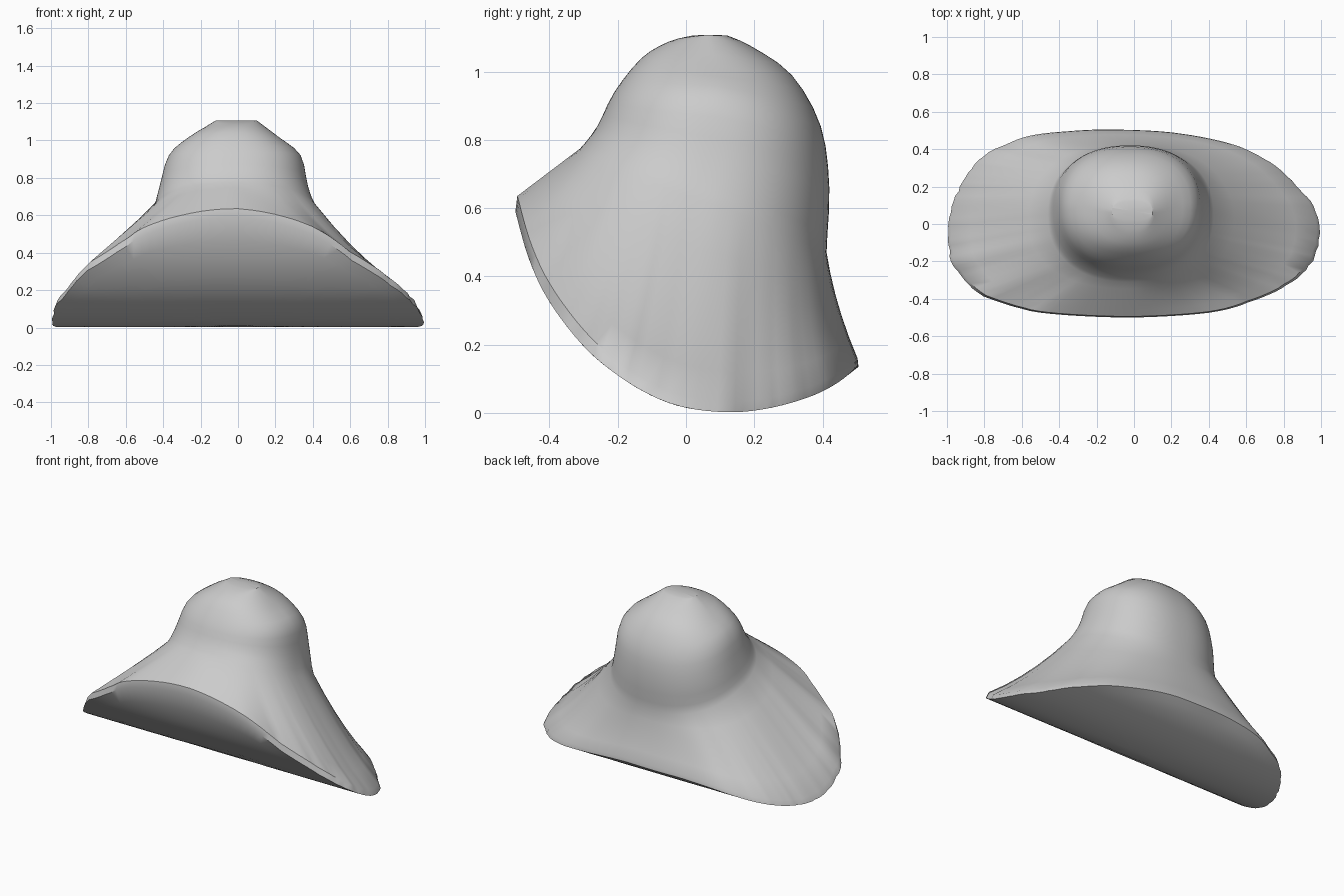
import bpy, bmesh, math, random
from mathutils import Vector

random.seed(4)
if "Cube" in bpy.data.objects:
    bpy.data.objects.remove(bpy.data.objects["Cube"], do_unlink=True)

SEG = 120

# Side curve of the rounded underside: (y, z)
BELLY = [(-0.5, 0.59), (-0.46, 0.45), (-0.4, 0.325), (-0.3, 0.195), (-0.2, 0.11),
         (-0.1, 0.05), (0, 0.015), (0.13, 0.002), (0.25, 0.015),
         (0.37, 0.05), (0.45, 0.092), (0.5, 0.135)]

# Brim outline in plan, anticlockwise from the left tip
OUTLINE = [(1, -0.05), (0.96, 0.1), (0.85, 0.23), (0.7, 0.35), (0.5, 0.435), (0.2, 0.49),
           (-0.1, 0.505), (-0.3, 0.5), (-0.55, 0.475), (-0.7, 0.42), (-0.8, 0.37),
           (-0.9, 0.26), (-0.97, 0.12), (-1, -0.04), (-0.98, -0.2), (-0.9, -0.31),
           (-0.8, -0.39), (-0.6, -0.455), (-0.4, -0.485), (0, -0.5), (0.4, -0.475),
           (0.6, -0.425), (0.8, -0.34), (0.93, -0.24), (0.98, -0.15)]

# Crown rings: left x, right x, front y, back y, side z, front z, back z
CROWN = [(-0.46, 0.425, -0.31, 0.412, 0.62, 0.775, 0.47),
         (-0.42, 0.375, -0.26, 0.42, 0.75, 0.84, 0.66),
         (-0.37, 0.335, -0.21, 0.395, 0.92, 0.94, 0.84),
         (-0.265, 0.22, -0.13, 0.31, 1.015, 1.04, 0.99),
         (-0.13, 0.11, -0.05, 0.19, 1.1, 1.088, 1.075),
         (-0.12, 0.1, 0.02, 0.12, 1.106, 1.106, 1.106)]


def smooth_between(a, b, c, d, t):
    return 0.5 * (2 * b + (c - a) * t + (2 * a - 5 * b + 4 * c - d) * t * t
                  + (3 * b - a - 3 * c + d) * t ** 3)


def rounded(points):
    """Smooth curve through points, starting at the second, ending before the last but one."""
    pts = [Vector(p) for p in points]
    return [smooth_between(*quad, t / 4)
            for quad in zip(pts, pts[1:], pts[2:], pts[3:]) for t in range(4)]


belly = rounded(BELLY[:1] + BELLY + BELLY[-1:]) + [Vector(BELLY[-1])]
edge = rounded(OUTLINE[-1:] + OUTLINE + OUTLINE[:2])


def belly_z(y):
    y = max(-0.5, min(0.5, y))
    for a, b in zip(belly, belly[1:]):
        if y <= b.x:
            return a.y + (b.y - a.y) * (y - a.x) / (b.x - a.x)
    return belly[-1].y


def oval(xl, xr, yf, yb, power):
    """Rounded oval in plan, with the sine of each point's angle."""
    pts = []
    for i in range(SEG):
        a = math.tau * i / SEG
        c, s = math.cos(a), math.sin(a)
        x = math.copysign(abs(c) ** (2 / power), c)
        y = math.copysign(abs(s) ** (2 / power), s)
        pts.append((Vector(((xl + xr) / 2 + x * (xr - xl) / 2,
                            (yf + yb) / 2 + y * (yb - yf) / 2, 0)), s))
    return pts


def crown_ring(xl, xr, yf, yb, zs, zf, zb):
    ring = []
    for p, s in oval(xl, xr, yf, yb, 2.3):
        p.z = zs + ((zb if s > 0 else zf) - zs) * abs(s)
        ring.append(p)
    return ring


def outline_point(direction):
    """Point of the brim outline that lies in a direction from the middle."""
    for a, b in zip(edge, edge[1:] + edge[:1]):
        if a.cross(direction) >= 0 and direction.cross(b) > 0:
            t = a.cross(direction) / (a.cross(direction) + direction.cross(b))
            return a.lerp(b, t)


# Brim edge, slightly ragged, lying on the underside curve,
# with a thin lip above it that is thickest at the front
crown = [crown_ring(*r) for r in CROWN]
rim, lip = [], []
for (p, s), q in zip(oval(-1, 1, -0.52, 0.5, 2.35), crown[0]):
    e = outline_point(p.xy) * (1 - random.uniform(0, 0.012) * (1 - s * s))
    rim.append(Vector((e.x, e.y, belly_z(e.y))))
    lip.append(rim[-1].lerp(q, 0.03) + Vector((0, 0, 0.015 + 0.025 * max(0, -s))))

# Underside rings, shrinking towards the middle
under = []
for k in (0.08, 0.25, 0.42, 0.58, 0.72, 0.84, 0.93):
    under.append([Vector((p.x * k, p.y * k, belly_z(p.y * k))) for p in rim])

# Brim top, from the lip up to the crown, sagging a little on one side
brim = []
for t in (0.2, 0.4, 0.6, 0.8):
    bend = 4 * t * (1 - t)
    brim.append([p.lerp(q, t) - Vector((0, 0.02 * max(0, p.y), 0.04 * max(0, p.x))) * bend
                 for p, q in zip(lip, crown[0])])

# Crown, with smooth rings between the given ones
keys = [brim[-1]] + crown + [crown[-1]]
dome = []
for a, b, c, d in zip(keys, keys[1:], keys[2:], keys[3:]):
    for t in (0, 1 / 3, 2 / 3):
        dome.append([smooth_between(*q, t) for q in zip(a, b, c, d)])
dome.append(crown[-1])

# Join all rings into one closed skin
bm = bmesh.new()
loops = [[bm.verts.new(p) for p in ring] for ring in under + [rim, lip] + brim + dome]
for lo, hi in zip(loops, loops[1:]):
    for i in range(SEG):
        j = (i + 1) % SEG
        bm.faces.new((lo[i], lo[j], hi[j], hi[i]))
for ring, tip in ((loops[0], (0, 0, belly_z(0))), (loops[-1], (-0.01, 0.07, 1.108))):
    v = bm.verts.new(tip)
    for i in range(SEG):
        bm.faces.new((ring[i], ring[(i + 1) % SEG], v))
bmesh.ops.recalc_face_normals(bm, faces=bm.faces[:])
mesh = bpy.data.meshes.new("hat")
bm.to_mesh(mesh)
bm.free()

hat = bpy.data.objects.new("hat", mesh)
bpy.context.collection.objects.link(hat)

# Plain grey felt
grey = bpy.data.materials.new("light_grey")
grey.use_nodes = True
colour = (0.6, 0.6, 0.6, 1)
grey.diffuse_color = colour
grey.node_tree.nodes["Principled BSDF"].inputs["Base Color"].default_value = colour
mesh.materials.append(grey)

bpy.context.view_layer.objects.active = hat
hat.select_set(True)
bpy.ops.object.shade_smooth_by_angle(angle=math.radians(40))
